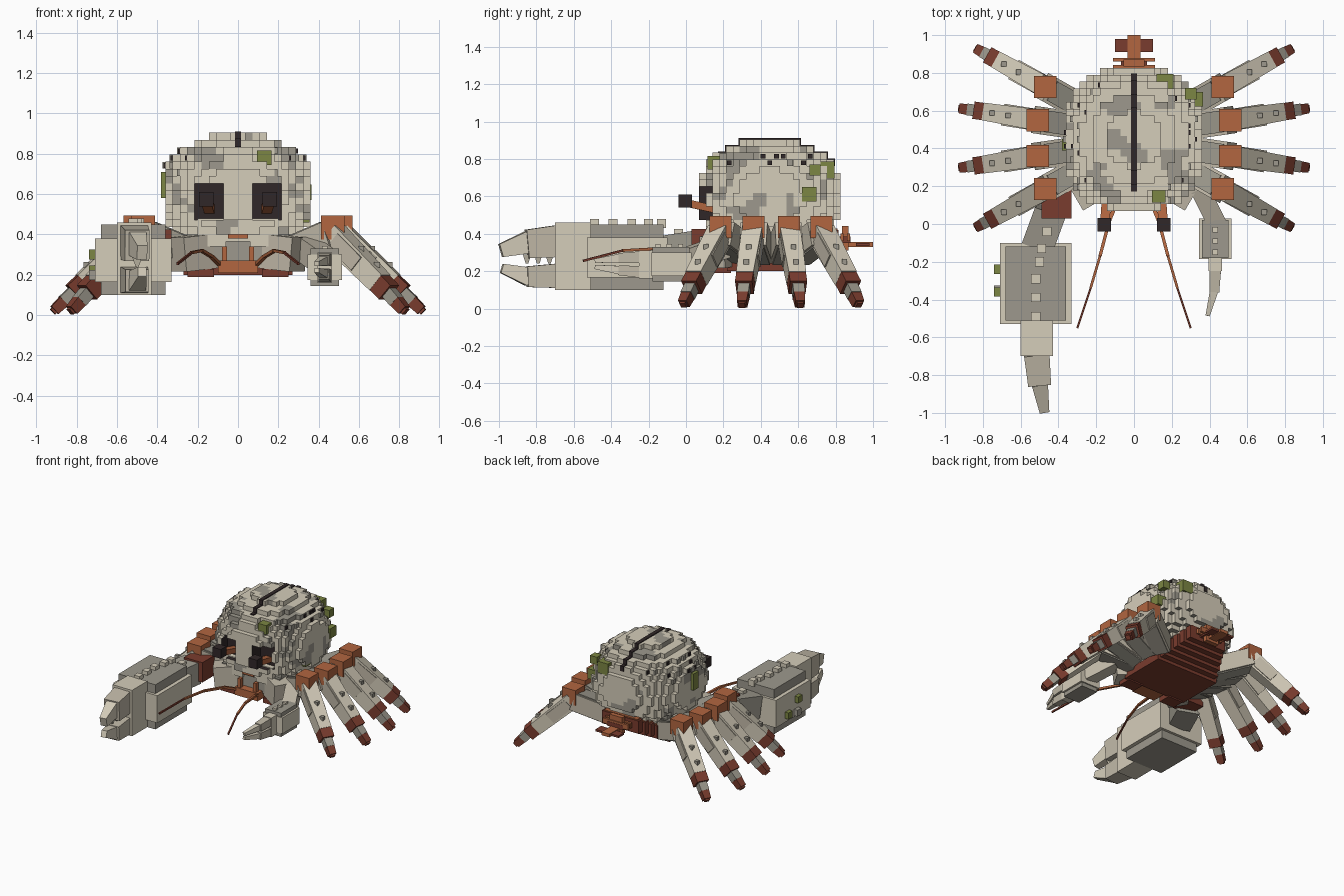
import bpy, bmesh, random
from mathutils import Vector, noise

if "Cube" in bpy.data.objects:
    bpy.data.objects.remove(bpy.data.objects["Cube"])

random.seed(4)


def material(name, r, g, b):
    m = bpy.data.materials.new(name)
    lin = [((c / 255 + 0.055) / 1.055) ** 2.4 for c in (r, g, b)]
    m.diffuse_color = (*lin, 1)
    m.use_nodes = True
    m.node_tree.nodes["Principled BSDF"].inputs["Base Color"].default_value = m.diffuse_color
    return m


TAN = material("tan", 213, 205, 186)
STONE = material("warm_grey", 192, 184, 167)
GREY = material("grey", 157, 153, 141)
ORANGE = material("rust_orange", 178, 102, 64)
RED = material("dark_red_brown", 122, 60, 46)
GREEN = material("moss_green", 124, 134, 67)
BLACK = material("black", 48, 39, 40)


def finish(name, bm, mats):
    bmesh.ops.recalc_face_normals(bm, faces=bm.faces)
    me = bpy.data.meshes.new(name)
    bm.to_mesh(me)
    bm.free()
    for m in mats:
        me.materials.append(m)
    ob = bpy.data.objects.new(name, me)
    bpy.context.collection.objects.link(ob)
    return ob


def beam(name, a, b, w, h, mat, taper=1.0):
    """Box running from a to b, w wide and h high, narrowing by taper."""
    a, b = Vector(a), Vector(b)
    d = b - a
    bm = bmesh.new()
    bmesh.ops.create_cube(bm, size=1)
    q = d.to_track_quat('Y', 'Z')
    for v in bm.verts:
        t = taper if v.co.y > 0 else 1
        v.co = q @ Vector((v.co.x * w * t, v.co.y * d.length, v.co.z * h * t)) + (a + b) / 2
    return finish(name, bm, [mat])


def box(name, x0, x1, y0, y1, z0, z1, mat):
    x, z = (x0 + x1) / 2, (z0 + z1) / 2
    return beam(name, (x, y0, z), (x, y1, z), abs(x1 - x0), abs(z1 - z0), mat)


def cube(name, c, s, mat):
    return box(name, c[0] - s / 2, c[0] + s / 2, c[1] - s / 2, c[1] + s / 2,
               c[2] - s / 2, c[2] + s / 2, mat)


# Stepped domed shell made of cells, keeping only outside faces
S = 0.036
CY, CZ, Z0 = 0.448, 0.62, 0.365


def centre(i, j, k):
    return Vector(((i + 0.5) * S, 0.07 + (j + 0.5) * S, Z0 + (k + 0.5) * S))


def inside(i, j, k):
    p = centre(i, j, k)
    rz, n = (0.285, 2.15) if p.z > CZ else (0.33, 2.4)
    return (k >= 0 and abs(p.x / 0.374) ** n + abs((p.y - CY) / 0.39) ** n
            + abs((p.z - CZ) / rz) ** n < 1)


cells = {(i, j, k) for i in range(-11, 11) for j in range(-1, 22)
         for k in range(16) if inside(i, j, k)}
# recessed eye sockets
sockets = {c for c in cells for p in [centre(*c)]
           if p.y < 0.17 and 0.07 < abs(p.x) < 0.215 and 0.48 < p.z < 0.65}
cells -= sockets
bm = bmesh.new()
verts = {}


def vert(p):
    key = tuple(round(c, 4) for c in p)
    if key not in verts:
        verts[key] = bm.verts.new(p)
    return verts[key]


for c in sorted(cells):
    p = centre(*c)
    for axis in range(3):
        for sgn in (-1, 1):
            n = list(c)
            n[axis] += sgn
            if tuple(n) in cells:
                continue
            u, v, w = Vector(), Vector(), Vector()
            w[axis] = sgn * S / 2
            u[(axis + 1) % 3] = S / 2
            v[(axis + 2) % 3] = S / 2
            f = bm.faces.new([vert(p + w + a * u + b * v)
                              for a, b in ((-1, -1), (1, -1), (1, 1), (-1, 1))])
            blotch = noise.noise(p * 7 + Vector((3, 1, 7))) > 0.2
            f.material_index = 1 if blotch or (axis == 2 and sgn < 0) else 0
            if tuple(n) in sockets:
                f.material_index = 2
finish("shell", bm, [TAN, GREY, BLACK])

# Dark stripe stepping over the crown
for j in range(3, 20):
    ks = [k for (i, jj, k) in cells if i == 0 and jj == j]
    if ks:
        p = centre(0, j, max(ks))
        box("crown_stripe", -0.015, 0.015, p.y - S / 2 - 0.006, p.y + S / 2 + 0.006,
            p.z - S / 2, p.z + S / 2 + 0.006, BLACK)

# Pits, knobs and moss on the shell
rim = [c for c in sorted(cells) if 8 < c[2] < 13
       and ((c[0] + 1, c[1], c[2]) not in cells or (c[0] - 1, c[1], c[2]) not in cells)
       and abs(c[0] + 0.5) > 4]
for n, c in enumerate(random.sample(rim, 30)):
    p = centre(*c)
    p.x += 0.016 if p.x > 0 else -0.016
    if n % 2:
        cube("shell_pit", p, 0.025, BLACK)
    else:
        cube("shell_knob", p, 0.034, GREY)
for p, s in (((0.13, 0.15, 0.78), 0.072), ((0.165, 0.75, 0.74), 0.09), ((0.325, 0.66, 0.61), 0.078),
             ((0.325, 0.36, 0.49), 0.06), ((0.3, 0.69, 0.74), 0.06)):
    cube("moss", p, s, GREEN)
box("hanging_moss", -0.382, -0.34, 0.39, 0.45, 0.58, 0.71, GREEN)

# Underside, mouth and segmented abdomen
box("belly", -0.25, 0.25, 0.16, 0.62, 0.25, 0.40, GREY)
box("belly_plate", -0.27, 0.27, 0.22, 0.58, 0.2, 0.26, RED)
box("mouth", -0.1, 0.1, 0.1, 0.22, 0.21, 0.27, ORANGE)
box("mouth_centre", -0.05, 0.05, 0.12, 0.2, 0.38, 0.44, ORANGE)
for i in range(6):
    y, z, w = 0.54 + i * 0.045, 0.2 + i * 0.024, 0.27 - i * 0.022
    box("abdomen_segment", -w, w, y, y + 0.05, z, z + 0.1, RED)
    box("abdomen_top", -w + 0.015, w - 0.015, y, y + 0.045, z + 0.1, z + 0.108, ORANGE)
box("tail_post", -0.055, 0.055, 0.835, 0.87, 0.31, 0.44, ORANGE)
box("tail_neck", -0.07, 0.07, 0.79, 0.88, 0.35, 0.385, RED)
for y in (0.825, 0.86):
    box("tail_bar", -0.11, 0.11, y, y + 0.018, 0.36, 0.4, ORANGE)
box("tail_spine", -0.035, 0.035, 0.87, 1.0, 0.33, 0.355, ORANGE)
box("tail_fan", -0.1, 0.1, 0.91, 0.98, 0.335, 0.35, RED)

for s in (-1, 1):
    # Jaw, eyes on stalks, antennae and mouth feelers
    box("jaw", s * 0.06, s * 0.2, 0.14, 0.26, 0.34, 0.48, TAN)
    box("mouth_feeler", s * 0.055, s * 0.08, 0.11, 0.14, 0.26, 0.34, ORANGE)
    beam("eye_stalk", (s * 0.14, 0.2, 0.52), (s * 0.155, 0.0, 0.565), 0.05, 0.04, ORANGE)
    cube("eye", (s * 0.157, -0.005, 0.575), 0.072, BLACK)
    pts = [(0.08, 0.14, 0.24), (0.13, 0.02, 0.29), (0.18, -0.17, 0.32),
           (0.23, -0.34, 0.31), (0.3, -0.55, 0.255)]
    for i in range(4):
        a, b = [(s * x, y, z) for x, y, z in pts[i:i + 2]]
        beam("antenna", a, b, 0.02 - i * 0.003, 0.018 - i * 0.002, RED if i == 3 else ORANGE)
    box("mouth_leg", s * 0.12, s * 0.25, 0.14, 0.24, 0.19, 0.23, RED)
    beam("front_hip", (s * 0.13, 0.24, 0.32), (s * 0.3, 0.14, 0.3), 0.15, 0.17, STONE)

    # Four walking legs per side, mirrored front to back
    for f in (-1, 1):
        for hip, knee, ankle, tip in (
                ((0.24, 0.14), (0.47, 0.27), (0.73, 0.415), (0.825, 0.467)),
                ((0.27, 0.06), (0.51, 0.095), (0.795, 0.14), (0.91, 0.155))):
            def P(xy, z):
                return Vector((s * xy[0], 0.455 + f * xy[1], z))
            h, k, a, t = P(hip, 0.3), P(knee, 0.4), P(ankle, 0.135), P(tip, 0.025)
            beam("leg_thigh", h, k, 0.145, 0.13, STONE)
            beam("leg_thigh_plate", h, h.lerp(k, 0.93), 0.115, 0.146, GREY)
            cube("leg_knee", k + Vector((0, 0, 0.035)), 0.118, ORANGE)
            beam("leg_shin", k, k.lerp(a, 0.9), 0.11, 0.12, TAN, 0.85)
            beam("leg_shin_plate", k.lerp(a, 0.1), k.lerp(a, 0.55), 0.116, 0.085, STONE)
            top = (a - k).to_track_quat('Y', 'Z') @ Vector((0, 0, 0.055))
            for u in (0.42, 0.72):
                cube("leg_stud", k.lerp(a, u) + top, 0.028, GREY)
            beam("leg_ankle", k.lerp(a, 0.85), a.lerp(t, 0.2), 0.092, 0.095, RED)
            beam("leg_foot", a.lerp(t, 0.15), a.lerp(t, 0.6), 0.062, 0.062, GREY)
            beam("leg_toe", a.lerp(t, 0.53), t, 0.06, 0.06, RED, 0.85)
            beam("leg_claw", a.lerp(t, 0.85), t + (t - a) * 0.08, 0.034, 0.034, RED)

# Large claw
box("large_arm_joint", -0.49, -0.33, 0.03, 0.18, 0.27, 0.425, RED)
beam("large_arm", (-0.44, 0.07, 0.33), (-0.51, -0.12, 0.3), 0.17, 0.17, GREY)
box("large_palm_core", -0.68, -0.36, -0.51, -0.12, 0.1, 0.45, GREY)
box("large_palm", -0.71, -0.33, -0.53, -0.1, 0.165, 0.38, TAN)
box("large_finger_base", -0.6, -0.43, -0.7, -0.51, 0.1, 0.46, TAN)
beam("large_upper_finger", (-0.515, -0.69, 0.36), (-0.5, -0.85, 0.345), 0.135, 0.17, STONE, 0.9)
beam("large_upper_tip", (-0.5, -0.84, 0.355), (-0.475, -0.99, 0.31), 0.085, 0.12, TAN, 0.6)
beam("large_lower_finger", (-0.515, -0.69, 0.175), (-0.5, -0.85, 0.17), 0.135, 0.13, STONE, 0.85)
beam("large_lower_tip", (-0.5, -0.84, 0.17), (-0.475, -0.985, 0.215), 0.085, 0.1, TAN, 0.5)
for i in range(3):
    y = -0.73 - i * 0.06
    beam("claw_tooth", (-0.5, y, 0.29), (-0.5, y, 0.24), 0.05, 0.045, TAN, 0.3)
for x, y in ((-0.52, -0.49), (-0.52, -0.39), (-0.52, -0.29), (-0.5, -0.2), (-0.49, -0.13), (-0.46, -0.04)):
    cube("claw_stud", (x, y, 0.455 if y < -0.1 else 0.4), 0.048, TAN)
for y, z, m in ((-0.24, 0.22, GREEN), (-0.35, 0.2, GREY), (-0.36, 0.3, GREEN)):
    cube("claw_barnacle", (-0.715, y, z), 0.05, m)

# Small claw
beam("small_arm", (0.34, 0.2, 0.33), (0.44, 0.0, 0.26), 0.1, 0.12, STONE)
box("small_palm_core", 0.36, 0.5, -0.18, 0.02, 0.145, 0.33, GREY)
box("small_palm", 0.345, 0.515, -0.185, 0.03, 0.175, 0.3, TAN)
box("small_finger_base", 0.395, 0.465, -0.25, -0.18, 0.16, 0.31, TAN)
for z, z2 in ((0.275, 0.27), (0.195, 0.205)):
    beam("small_finger", (0.43, -0.24, z), (0.425, -0.36, z2), 0.062, 0.062, STONE, 0.85)
    beam("small_finger_tip", (0.425, -0.35, z2), (0.39, -0.485, (z2 + 0.24) / 2), 0.045, 0.045, TAN, 0.5)
for y in (-0.15, -0.09, -0.03):
    cube("small_claw_stud", (0.43, y, 0.33), 0.028, TAN)
